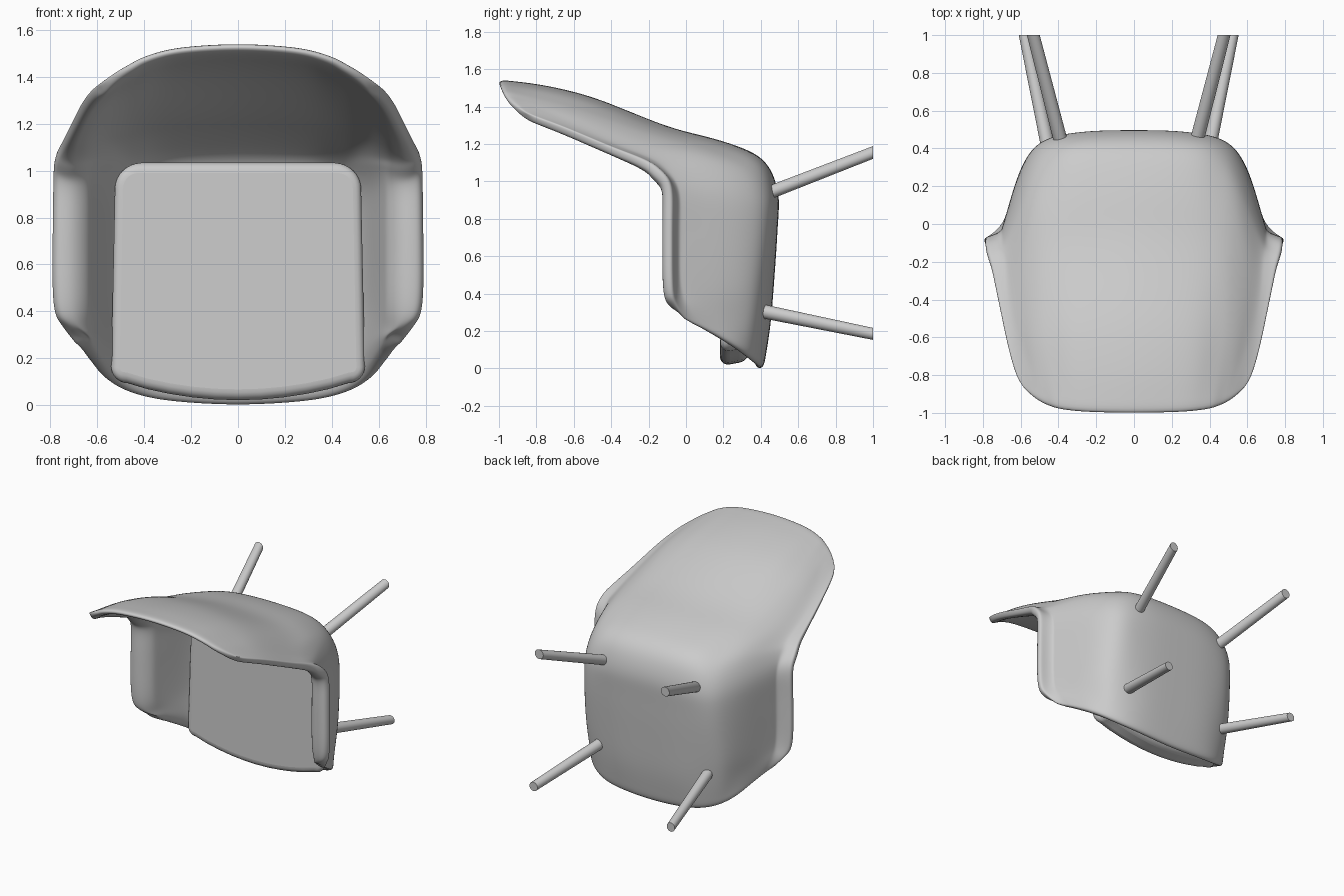
import bpy, bmesh, math
from mathutils import Vector

if "Cube" in bpy.data.objects:
    bpy.data.objects.remove(bpy.data.objects["Cube"])

grey = bpy.data.materials.new("plain_grey")
grey.use_nodes = True
grey.diffuse_color = (0.6, 0.6, 0.6, 1)
grey.node_tree.nodes["Principled BSDF"].inputs["Base Color"].default_value = (0.6, 0.6, 0.6, 1)


def make_object(name, verts, faces):
    mesh = bpy.data.meshes.new(name)
    mesh.from_pydata(verts, [], faces)
    obj = bpy.data.objects.new(name, mesh)
    bpy.context.collection.objects.link(obj)
    mesh.materials.append(grey)
    return obj


def smooth(obj, angle=40):
    bpy.ops.object.select_all(action='DESELECT')
    obj.select_set(True)
    bpy.context.view_layer.objects.active = obj
    bpy.ops.object.shade_smooth_by_angle(angle=math.radians(angle))


def spline(points, steps):
    """Smooth curve passing through all the points."""
    pts = [Vector(p) for p in points]
    pts = [pts[0] * 2 - pts[1]] + pts + [pts[-1] * 2 - pts[-2]]
    out = []
    for a, b, c, d in zip(pts, pts[1:], pts[2:], pts[3:]):
        for k in range(steps):
            t = k / steps
            out.append(b + (c - a) * t / 2 + (a * 2 - b * 5 + c * 4 - d) * t * t / 2
                       + (b * 3 - a - c * 3 + d) * t ** 3 / 2)
    return out + [pts[-2]]


# Lengthwise curves of the shell, from the seat's front edge to the top of the back
spine = [(0, .415, -.005), (0, .45, .22), (0, .47, .45), (0, .49, .75), (0, .492, .95), (0, .41, 1.12),
         (0, .2, 1.215), (0, -.1, 1.295), (0, -.48, 1.445), (0, -.76, 1.515), (0, -1, 1.545)]
flank = [(.3, .405, .012), (.3, .44, .23), (.3, .46, .45), (.3, .48, .75), (.3, .48, .94), (.3, .4, 1.11),
         (.29, .18, 1.205), (.29, -.12, 1.283), (.29, -.5, 1.43), (.28, -.76, 1.495), (.25, -.995, 1.53)]
corner = [(.47, .355, .05), (.5, .375, .24), (.5, .405, .45), (.5, .43, .75), (.49, .42, .93), (.46, .34, 1.08),
          (.45, .13, 1.18), (.46, -.15, 1.255), (.45, -.52, 1.385), (.42, -.77, 1.452), (.39, -.98, 1.495)]
side = [(.575, .27, .11), (.59, .26, .27), (.6, .28, .45), (.605, .28, .75), (.6, .26, .93), (.57, .2, 1.065),
        (.56, .05, 1.15), (.57, -.22, 1.22), (.54, -.56, 1.35), (.5, -.78, 1.415), (.455, -.962, 1.462)]
wall = [(.635, .14, .185), (.67, .07, .32), (.686, .02, .45), (.686, .02, .75), (.686, .01, .94), (.67, -.04, 1.055),
        (.66, -.14, 1.12), (.65, -.34, 1.195), (.605, -.6, 1.31), (.55, -.785, 1.385), (.51, -.935, 1.43)]
lip = [(.662, .06, .225), (.703, -.005, .33), (.711, -.04, .45), (.712, -.043, .75), (.711, -.045, .95),
       (.71, -.11, 1.055), (.702, -.2, 1.12), (.685, -.38, 1.19), (.64, -.625, 1.295), (.592, -.79, 1.36),
       (.555, -.9, 1.398)]
rim = [(.69, -.01, .26), (.755, -.055, .335), (.795, -.073, .43), (.797, -.075, .75), (.793, -.08, .98),
       (.78, -.15, 1.075), (.755, -.24, 1.125), (.72, -.41, 1.19), (.672, -.64, 1.285), (.63, -.79, 1.34),
       (.592, -.86, 1.368)]

# Shell: sections across those curves, thickened inwards, thinner in the back and at the edge
half = [spline(path, 3) for path in (spine, flank, corner, side, wall, lip, rim)]
rows = []
for station in zip(*half):
    mirrored = [Vector((-p.x, p.y, p.z)) for p in reversed(station[1:])]
    rows.append(spline(mirrored + list(station), 3))
width, length = len(rows[0]), len(rows)
faces = [(i * width + j, (i + 1) * width + j, (i + 1) * width + j + 1, i * width + j + 1)
         for i in range(length - 1) for j in range(width - 1)]
shell = make_object("shell", [p for row in rows for p in row], faces)
taper = shell.vertex_groups.new(name="taper")
for i in range(length):
    back_weight = min(1, max(.7, 1 - .05 * (i - 15)))
    for j in range(width):
        ring = min(i, length - 1 - i, j, width - 1 - j)
        taper.add([i * width + j], back_weight * (.65, .88, 1)[min(ring, 2)], 'REPLACE')
solid = shell.modifiers.new("thickness", 'SOLIDIFY')
solid.thickness = 0.075
solid.offset = -1
solid.vertex_group = "taper"
sub = shell.modifiers.new("rounding", 'SUBSURF')
sub.levels = sub.render_levels = 2
smooth(shell, 80)

# Cushion: rounded outline with a bowed front edge, extruded and bevelled


def arc(cx, cz, radius, start):
    angles = [math.radians(start + 90 * k / 8) for k in range(9)]
    return [(cx + radius * math.cos(a), cz + radius * math.sin(a)) for a in angles]


outline = arc(.425, .925, .12, 0) + arc(-.425, .925, .12, 90) + arc(-.485, .16, .075, 180)
outline += [(-.4 + .1 * k, .012 + .066 * ((k - 4) / 4.7) ** 2) for k in range(9)]
outline += arc(.485, .16, .075, 270)
n = len(outline)
front = [(x, .18 + .02 * z, z) for x, z in outline]
back = [(x * .87, .34, z * .94 + .03) for x, z in outline]
cushion = make_object("seat_cushion", front + back,
                      [tuple(range(n)), tuple(reversed(range(n, 2 * n)))]
                      + [(i, i + n, (i + 1) % n + n, (i + 1) % n) for i in range(n)])
bevel = cushion.modifiers.new("soft_edge", 'BEVEL')
bevel.width = 0.055
bevel.segments = 6
bevel.limit_method = 'ANGLE'
bevel.angle_limit = math.radians(50)
smooth(cushion, 50)

# Legs: tapered, splayed rods with ends cut level


def leg(name, start, end, r0, r1, sides=24):
    verts = [(c[0] + r * math.cos(2 * math.pi * k / sides), c[1], c[2] + r * math.sin(2 * math.pi * k / sides))
             for c, r in ((start, r0), (end, r1)) for k in range(sides)]
    quads = [(k, (k + 1) % sides, (k + 1) % sides + sides, k + sides) for k in range(sides)]
    obj = make_object(name, verts, quads + [tuple(reversed(range(sides))), tuple(range(sides, 2 * sides))])
    bm = bmesh.new()
    bm.from_mesh(obj.data)
    bmesh.ops.recalc_face_normals(bm, faces=bm.faces)
    bm.to_mesh(obj.data)
    bm.free()
    smooth(obj)


shift = -.028
for label, s in (("left", 1), ("right", -1)):
    leg("rear_leg_" + label, (shift + s * .355, .42, .93), (shift + s * .505, 1, 1.155), .038, .034)
    leg("front_leg_" + label, (shift + s * .425, .4, .308), (shift + s * .55, 1, .185), .038, .032)
